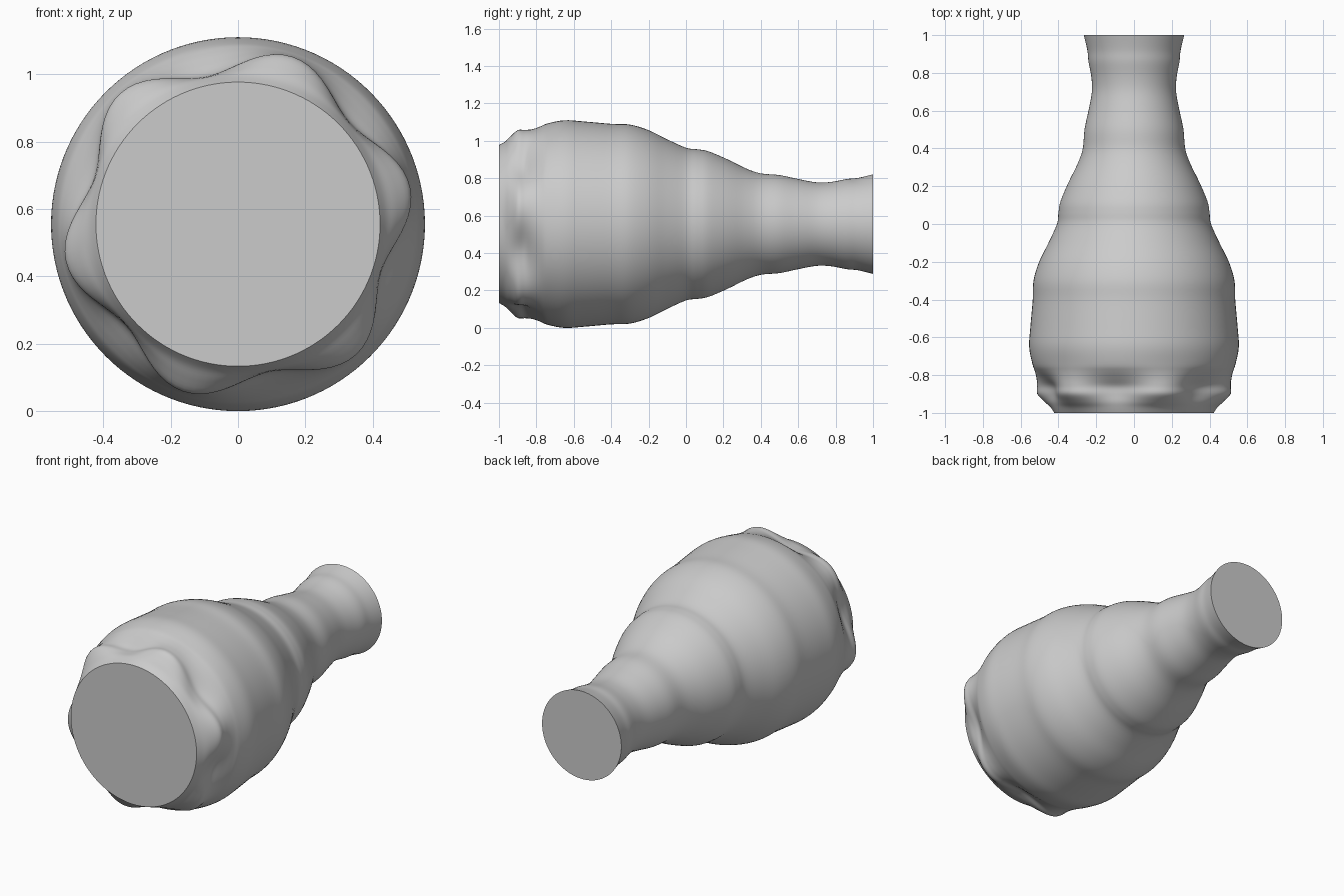
import bpy, bmesh, math

cube = bpy.data.objects.get("Cube")
if cube:
    bpy.data.objects.remove(cube, do_unlink=True)

gray = bpy.data.materials.new("plain gray")
gray.use_nodes = True
gray.diffuse_color = (0.6, 0.6, 0.6, 1)
gray.node_tree.nodes["Principled BSDF"].inputs["Base Color"].default_value = (0.6, 0.6, 0.6, 1)

SEGMENTS, CENTER_Z, LOBES = 120, 0.555, 6
LOBE_ANGLE = math.radians(12)

# Bottle profile: (position along y, mean radius, lobe height)
profile = [
    (-1, .422, 0), (-.97, .440, .005), (-.94, .463, .018), (-.90, .484, .036),
    (-.86, .487, .034), (-.82, .503, .019), (-.78, .522, .006), (-.74, .538, 0),
    (-.65, .555, 0), (-.55, .549, 0), (-.4, .536, 0), (-.3, .532, 0),
    (-.2, .502, 0), (-.1, .453, 0), (0, .408, 0), (.06, .400, 0),
    (.12, .389, 0), (.22, .347, 0), (.32, .298, 0), (.4, .271, 0),
    (.5, .262, 0), (.6, .241, 0), (.7, .223, 0), (.78, .226, 0),
    (.86, .241, 0), (.92, .247, 0), (1, .266, 0)]


def smooth_profile(points, steps=4):
    """Catmull-Rom interpolation through the profile points."""
    out = []
    for i in range(len(points) - 1):
        a, b, c, d = (points[min(max(i + k, 0), len(points) - 1)] for k in (-1, 0, 1, 2))
        for s in range(steps):
            t = s / steps
            out.append([0.5 * (2 * q + (r - p) * t + (2 * p - 5 * q + 4 * r - u) * t * t
                               + (3 * q - p - 3 * r + u) * t ** 3)
                        for p, q, r, u in zip(a, b, c, d)])
    return out + [points[-1]]


# Body rings, lofted from base to mouth
bm = bmesh.new()
rings = []
for y, radius, lobe in smooth_profile(profile):
    ring = []
    for k in range(SEGMENTS):
        angle = math.tau * k / SEGMENTS
        r = radius + lobe * math.cos(LOBES * (angle - LOBE_ANGLE))
        ring.append(bm.verts.new((r * math.cos(angle), y, CENTER_Z + r * math.sin(angle))))
    rings.append(ring)
for low, high in zip(rings, rings[1:]):
    for k in range(SEGMENTS):
        n = (k + 1) % SEGMENTS
        bm.faces.new((low[k], high[k], high[n], low[n]))

# Flat base and mouth caps
bm.faces.new(rings[0])
bm.faces.new(rings[-1])
bmesh.ops.recalc_face_normals(bm, faces=bm.faces)

mesh = bpy.data.meshes.new("bottle")
bm.to_mesh(mesh)
bm.free()
mesh.materials.append(gray)
bottle = bpy.data.objects.new("bottle", mesh)
bpy.context.collection.objects.link(bottle)
bpy.context.view_layer.objects.active = bottle
bottle.select_set(True)
bpy.ops.object.shade_smooth_by_angle(angle=math.radians(35))
